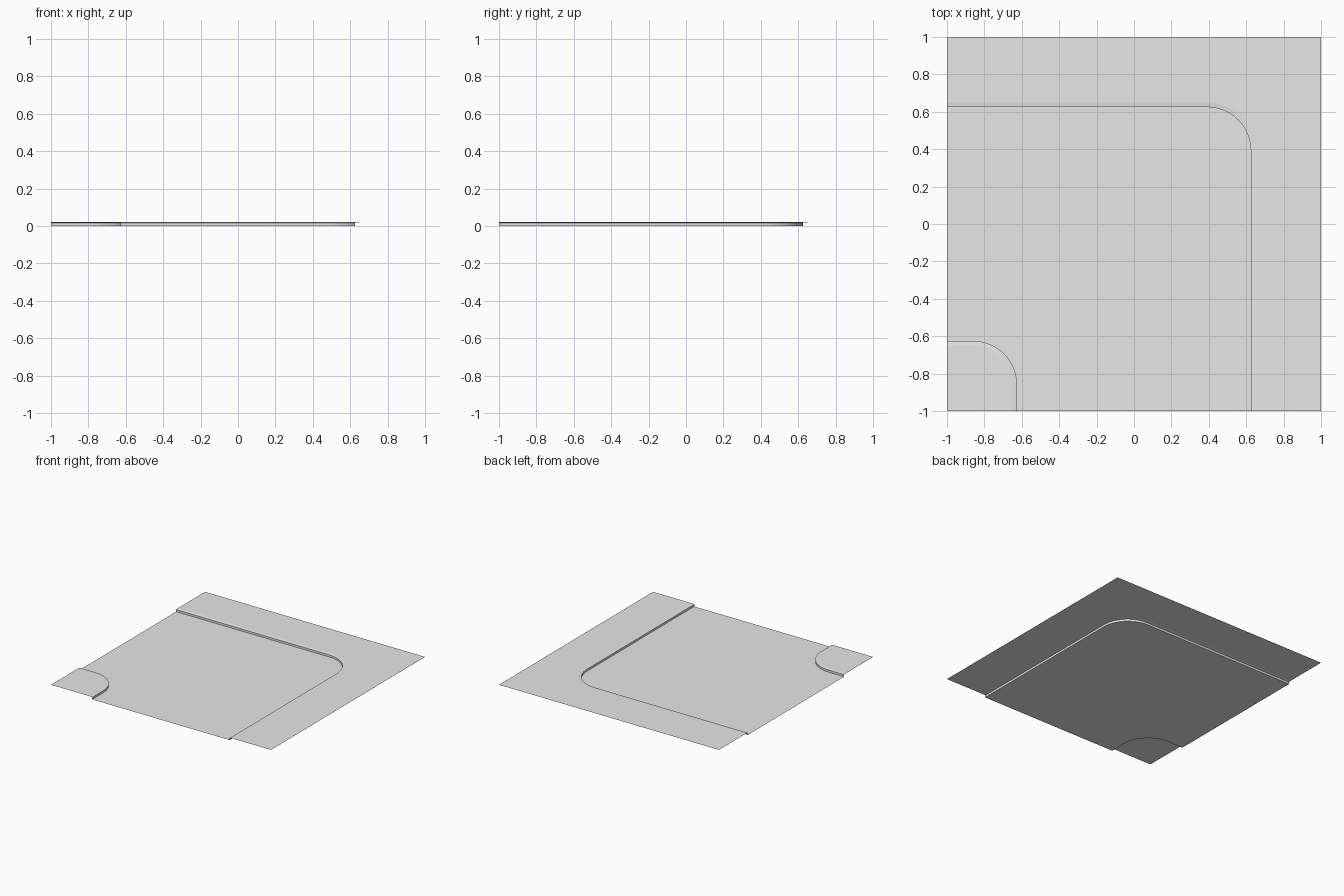
import bpy
from math import sin, cos, pi

cube = bpy.data.objects.get("Cube")
if cube:
    bpy.data.objects.remove(cube, do_unlink=True)

TOP, LIP = 0.02, 0.017   # pavement height, top of the kerb face
STEPS = 12

grey = bpy.data.materials.new("light grey")
grey.use_nodes = True
grey.diffuse_color = (0.8, 0.8, 0.8, 1)
grey.node_tree.nodes["Principled BSDF"].inputs["Base Color"].default_value = (0.8, 0.8, 0.8, 1)


def bend(centre, radius, z):
    """Line from the right edge, round a corner, to the front edge."""
    arc = [(centre + radius * sin(i / STEPS * pi / 2),
            centre + radius * cos(i / STEPS * pi / 2), z) for i in range(STEPS + 1)]
    return [(-1, centre + radius, z)] + arc + [(centre + radius, -1, z)]


def make(name, verts, faces):
    mesh = bpy.data.meshes.new(name)
    mesh.from_pydata(verts, [], faces)
    mesh.materials.append(grey)
    obj = bpy.data.objects.new(name, mesh)
    bpy.context.collection.objects.link(obj)
    return obj


def sheet(name, outline):
    make(name, outline, [range(len(outline))])


def kerb(name, rings, flip):
    """Upright face and sloped lip joining three matching lines."""
    n = len(rings[0])
    faces = []
    for r in range(len(rings) - 1):
        for i in range(n - 1):
            a, b = r * n + i, (r + 1) * n + i
            quad = (a, a + 1, b + 1, b)
            faces.append(quad[::-1] if flip else quad)
    obj = make(name, sum(rings, []), faces)
    bpy.ops.object.select_all(action='DESELECT')
    obj.select_set(True)
    bpy.context.view_layer.objects.active = obj
    bpy.ops.object.shade_smooth_by_angle(angle=0.5)


# Foot, face top and lip of each kerb
outer = [bend(0.39, 0.235, 0), bend(0.39, 0.235, LIP), bend(0.39, 0.26, TOP)]
inner = [bend(-0.86, 0.235, 0), bend(-0.86, 0.235, LIP), bend(-0.86, 0.21, TOP)]

kerb("outer_kerb", outer, False)
kerb("inner_kerb", inner, True)

# Flat road and the two raised pavements
sheet("road", inner[0] + outer[0][::-1])
sheet("outer_pavement", outer[2] + [(1, -1, TOP), (1, 1, TOP), (-1, 1, TOP)])
sheet("inner_pavement", inner[2][::-1] + [(-1, -1, TOP)])
